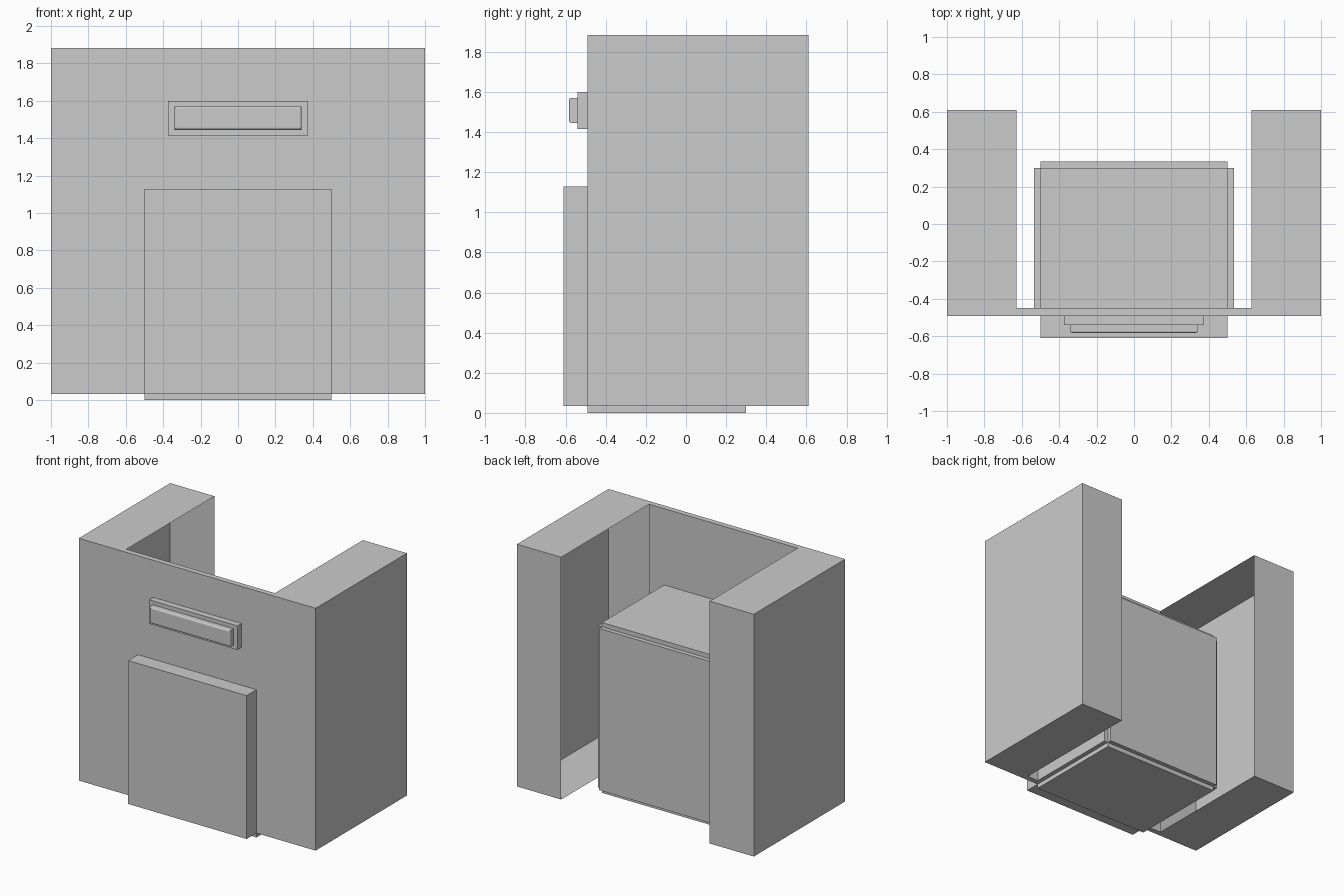
import bpy
import bmesh

if "Cube" in bpy.data.objects:
    bpy.data.objects.remove(bpy.data.objects["Cube"])

T = 1 / 30            # thickness of the raised panels
Z0, Z1 = T, 1.883     # bottom and top of the housing
FRONT, BACK = -0.492, 0.61


def box(name, x, y, z, open_side=0, bevel_front=0.0):
    """Box from ranges; can drop the face towards +x/-x or round its front edges."""
    bm = bmesh.new()
    bmesh.ops.create_cube(bm, size=1)
    for v in bm.verts:
        v.co = [r[0] if c < 0 else r[1] for c, r in zip(v.co, (x, y, z))]
    bm.normal_update()
    if open_side:
        faces = [f for f in bm.faces if f.normal.x * open_side > 0.9]
        bmesh.ops.delete(bm, geom=faces, context='FACES')
    if bevel_front:
        face = next(f for f in bm.faces if f.normal.y < -0.9)
        bmesh.ops.bevel(bm, geom=list(face.edges), offset=bevel_front,
                        segments=3, profile=0.5, affect='EDGES')
    mesh = bpy.data.meshes.new(name)
    bm.to_mesh(mesh)
    bm.free()
    obj = bpy.data.objects.new(name, mesh)
    bpy.context.collection.objects.link(obj)
    return obj


# Side pillars: thin shells left open towards the middle
for side, label in ((-1, "left"), (1, "right")):
    x = sorted((side * 0.627, side * 1.0))
    box(label + "_pillar", x, (FRONT, BACK), (Z0, Z1), open_side=-side)

# Front panel joining the pillars
box("front_panel", (-0.627, 0.627), (FRONT, -0.45), (Z0, Z1))

# Inner cabinet: core with every face pushed out by one panel thickness
core_top = 1.267
box("cabinet_side_panels", (-0.5 - T, 0.5 + T), (-0.46, 0.3), (T, core_top))
box("cabinet_back_panel", (-0.5, 0.5), (-0.46, 0.3 + T), (T, core_top))
box("cabinet_top_panel", (-0.5, 0.5), (-0.46, 0.3), (1.0, core_top + T))
box("cabinet_base_panel", (-0.5, 0.5), (FRONT, 0.3), (0, 0.2))

# Raised door on the front
box("door", (-0.5, 0.5), (-0.61, FRONT), (T, 1.128))

# Handle with its backing plate
box("handle_plate", (-0.373, 0.373), (-0.54, FRONT), (1.416, 1.6))
box("handle", (-0.34, 0.34), (-0.583, -0.54), (1.445, 1.57), bevel_front=0.012)
